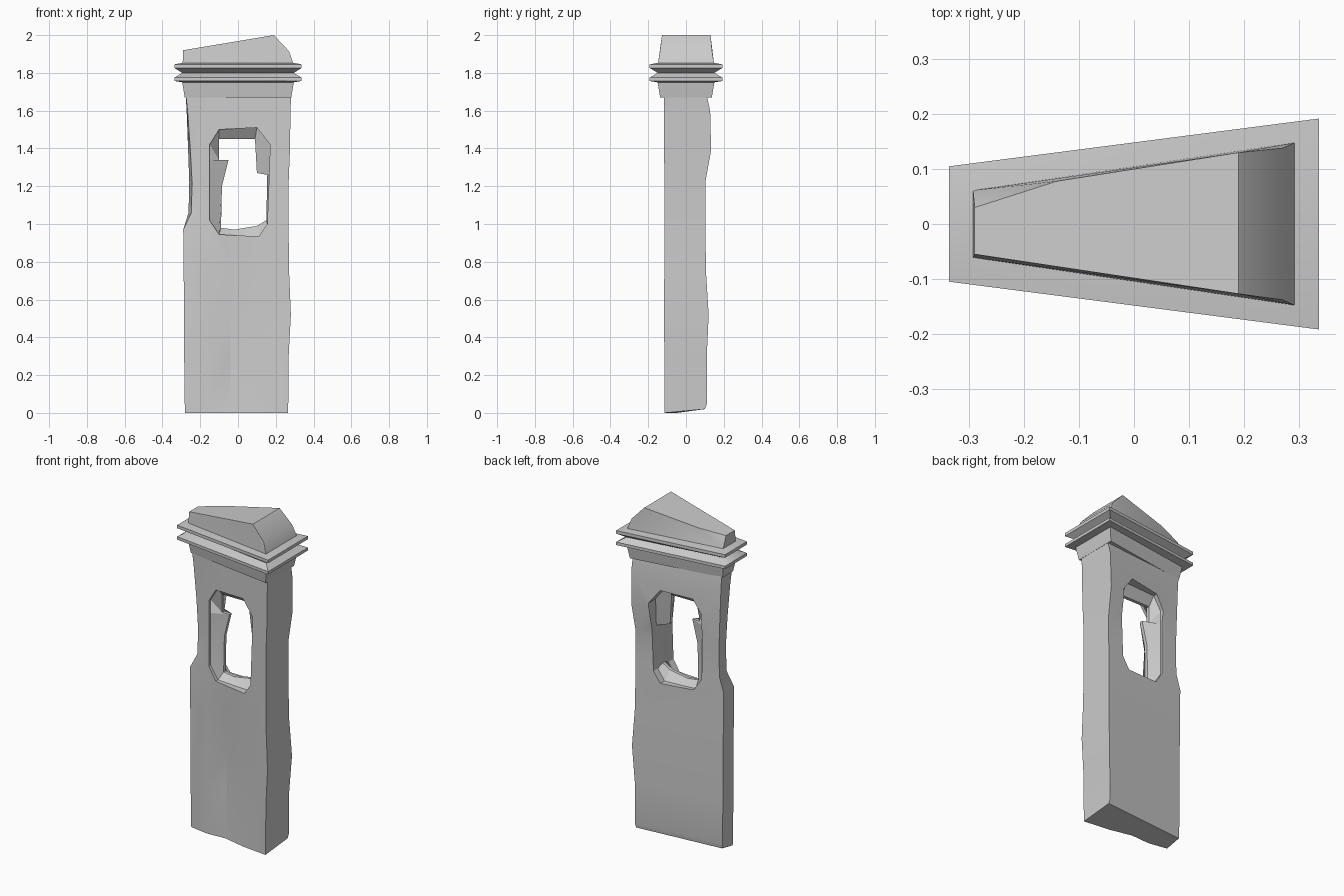
import bpy
import bmesh
import math
from mathutils import Vector

if "Cube" in bpy.data.objects:
    bpy.data.objects.remove(bpy.data.objects["Cube"], do_unlink=True)

stone = bpy.data.materials.new("weathered grey stone")
stone.use_nodes = True
stone.diffuse_color = (0.6, 0.6, 0.6, 1)
stone.node_tree.nodes["Principled BSDF"].inputs["Base Color"].default_value = (0.6, 0.6, 0.6, 1)


def finish(name, bm):
    """Turn a bmesh into a named stone object."""
    bmesh.ops.recalc_face_normals(bm, faces=bm.faces[:])
    mesh = bpy.data.meshes.new(name)
    bm.to_mesh(mesh)
    bm.free()
    mesh.materials.append(stone)
    obj = bpy.data.objects.new(name, mesh)
    bpy.context.collection.objects.link(obj)
    return obj


def loft(name, rings, closed=False):
    """Skin a list of equal point rings; cap the ends or join them up."""
    bm = bmesh.new()
    loops = [[bm.verts.new(p) for p in ring] for ring in rings]
    pairs = list(zip(loops, loops[1:]))
    if closed:
        pairs.append((loops[-1], loops[0]))
    else:
        bm.faces.new(loops[0])
        bm.faces.new(loops[-1])
    count = len(loops[0])
    for low, high in pairs:
        for i in range(count):
            j = (i + 1) % count
            bm.faces.new((low[i], low[j], high[j], high[i]))
    return finish(name, bm)


def smooth(obj, degrees):
    bpy.ops.object.select_all(action="DESELECT")
    obj.select_set(True)
    bpy.context.view_layer.objects.active = obj
    bpy.ops.object.shade_smooth_by_angle(angle=math.radians(degrees))


# Tapered tower body: wide on the left end, narrow on the right end
def front_y(x):
    return -0.05 - (x + 0.28) * 0.118


def body_ring(z, narrow_x, wide_x, back_y, valley, corner):
    bulge = valley * 0.4
    base = 0.02 if z == 0 else 0
    return [
        (narrow_x + corner, front_y(narrow_x) + corner, z),
        (-0.16, front_y(-0.16) - bulge, z),
        (-0.04, front_y(-0.04) + valley, z),
        (0.1, front_y(0.1), z),
        (wide_x, front_y(wide_x), z),
        (wide_x, back_y, z + base),
        (narrow_x, 0.052, z + base),
    ]


# height, narrow end, wide end, back corner, front valley, worn corner
levels = [
    (0, -0.28, 0.265, 0.1, 0.015, 0),
    (0.05, -0.282, 0.266, 0.112, 0.02, 0),
    (0.3, -0.285, 0.268, 0.11, 0.03, 0),
    (0.52, -0.285, 0.28, 0.12, 0.03, 0),
    (0.76, -0.288, 0.27, 0.105, 0.01, 0),
    (0.97, -0.29, 0.268, 0.104, 0, 0),
    (1.06, -0.262, 0.268, 0.102, 0, 0.015),
    (1.22, -0.258, 0.268, 0.102, 0, 0.015),
    (1.39, -0.264, 0.275, 0.133, 0, 0.012),
    (1.6, -0.272, 0.278, 0.128, 0, 0.005),
    (1.7, -0.278, 0.282, 0.105, 0, 0),
]
body = loft("tower_body", [body_ring(*level) for level in levels])

# Window opening with chamfered corners
opening = [(-0.1, 1.5), (0.1, 1.51), (0.17, 1.42), (0.165, 1.26), (0.155, 1.0),
           (0.11, 0.935), (-0.02, 0.94), (-0.1, 0.945), (-0.15, 1.02),
           (-0.15, 1.34), (-0.15, 1.42)]
broken = [(-0.1, 1.45), (0.09, 1.45), (0.1, 1.27), (0.155, 1.26), (0.15, 1.02),
          (0.1, 0.99), (-0.02, 0.97), (-0.09, 0.98), (-0.085, 1.2),
          (-0.05, 1.34), (-0.1, 1.34)]


def upright(outline, y):
    return [(x, y, z) for x, z in outline]


cutter = loft("window_cutter", [upright(opening, -0.4), upright(opening, 0.4)])
cutter.hide_render = True
cut = body.modifiers.new("window", "BOOLEAN")
cut.operation = "DIFFERENCE"
cut.solver = "EXACT"
cut.object = cutter
graph = bpy.context.evaluated_depsgraph_get()
carved = bpy.data.meshes.new_from_object(body.evaluated_get(graph))
body.modifiers.clear()
body.data = carved
bpy.data.objects.remove(cutter, do_unlink=True)
smooth(body, 25)

# Broken inner frame, thinning towards its ragged edge
frame = loft("broken_window_frame", [
    upright(opening, -0.05), upright(broken, -0.01),
    upright(broken, 0.01), upright(opening, 0.05)], closed=True)
smooth(frame, 25)

# Double ledge cornice following the tapered plan
def plan(z, out):
    x, narrow, wide = 0.29 + out, 0.058 + out, 0.145 + out
    return [(-x, -narrow, z), (x, -wide, z), (x, wide, z), (-x, narrow, z)]


profile = [(1.67, -0.008), (1.7, -0.003), (1.75, 0.005), (1.757, 0.047),
           (1.775, 0.047), (1.8, 0.005), (1.826, 0.047), (1.845, 0.047),
           (1.853, 0.005)]
cornice = loft("cornice", [plan(z, out) for z, out in profile])
smooth(cornice, 40)

# Sloping capstone with one chipped corner
bm = bmesh.new()
top = [(-0.29, -0.055, 1.92), (0.19, -0.127, 2), (0.19, 0.13, 2),
       (-0.14, 0.078, 1.945), (-0.29, 0.03, 1.92),
       (0.27, -0.138, 1.915), (0.27, 0.138, 1.915)]
for point in plan(1.85, 0.003) + top:
    bm.verts.new(Vector(point))
hull = bmesh.ops.convex_hull(bm, input=bm.verts[:])
bmesh.ops.delete(bm, geom=hull["geom_interior"], context="VERTS")
bmesh.ops.dissolve_limit(bm, angle_limit=0.02, verts=bm.verts[:], edges=bm.edges[:])
capstone = finish("capstone", bm)
smooth(capstone, 35)
